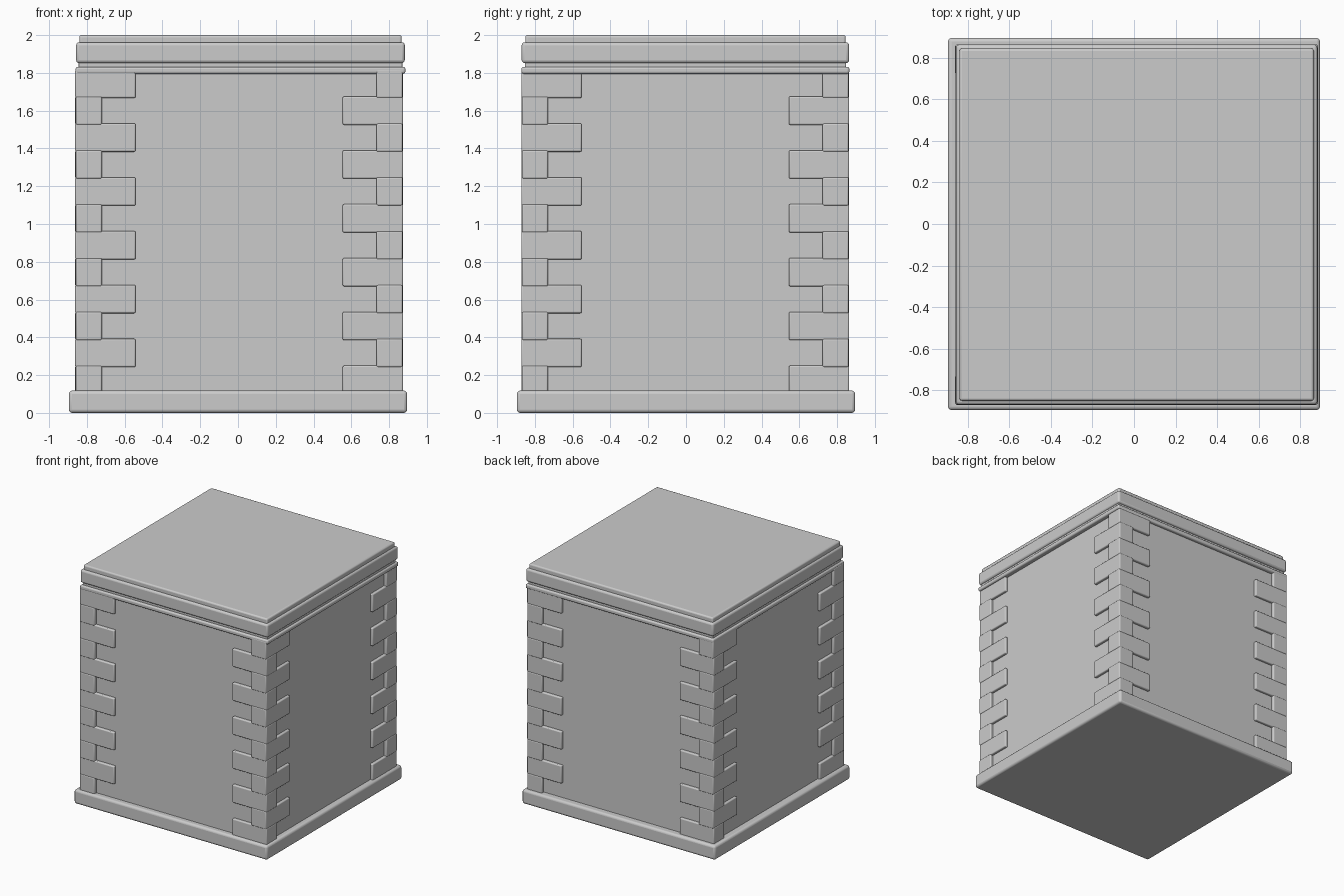
import bpy
import math
from mathutils import Matrix, Vector

if "Cube" in bpy.data.objects:
    bpy.data.objects.remove(bpy.data.objects["Cube"])


def block(name, lo, hi, bevel=0.01, turn=0, centre=(0, 0)):
    """Bevelled box between two corners, optionally turned in quarter turns."""
    lo, hi = Vector(lo), Vector(hi)
    bpy.ops.mesh.primitive_cube_add(size=1)
    ob = bpy.context.object
    ob.name = name
    ob.data.transform(Matrix.Translation((lo + hi) / 2) @ Matrix.Diagonal((*(hi - lo), 1)))
    ob.data.transform(Matrix.Rotation(turn * math.pi / 2, 4, 'Z'))
    ob.data.transform(Matrix.Translation((*centre, 0)))
    if bevel:
        mod = ob.modifiers.new("edge", 'BEVEL')
        mod.width = bevel
        mod.segments = 3
    bpy.ops.object.shade_smooth_by_angle(angle=math.radians(35))
    return ob


def slab(name, hx, hy, z0, z1, bevel, centre):
    return block(name, (-hx, -hy, z0), (hx, hy, z1), bevel, 0, centre)


BODY = (0.006, -0.004)
LID = (0.013, -0.003)

# Base plinth and plain walls
slab("base_plinth", 0.896, 0.896, 0.0, 0.118, 0.018, (0, 0))
slab("body_walls", 0.842, 0.842, 0.06, 1.82, 0, BODY)

# Interlocking corner blocks, alternating direction, repeated round four corners
OUT, LONG, SHORT = 0.868, 0.548, 0.727
for corner in range(4):
    for row in range(12):
        z = 0.10 + 0.1425 * row
        if row % 2 == 0:
            lo, hi = (LONG, -OUT + 0.003, z), (OUT, -SHORT, z + 0.15)
        else:
            lo, hi = (SHORT, -OUT, z), (OUT - 0.003, -LONG, z + 0.15)
        block(f"corner_block_{corner}_{row}", lo, hi, 0.008, corner, BODY)

# Rim moulding and lid
slab("rim_band", 0.873, 0.868, 1.795, 1.832, 0.012, LID)
slab("lid_neck", 0.857, 0.850, 1.815, 1.87, 0.004, LID)
slab("lid_slab", 0.870, 0.867, 1.852, 1.962, 0.016, LID)
slab("lid_cap", 0.853, 0.848, 1.93, 2.0, 0.012, LID)
